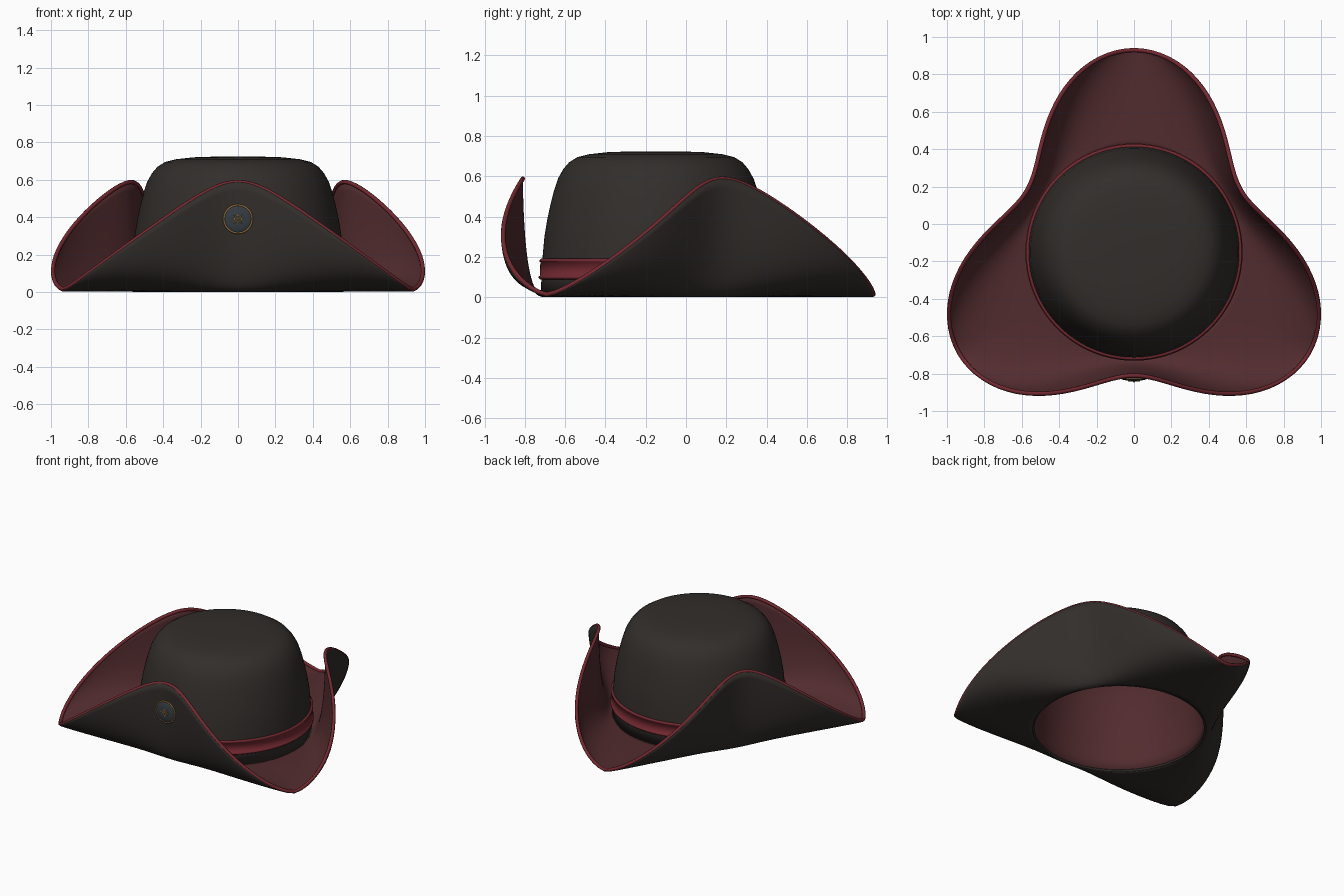
import bpy, bmesh, math
from mathutils import Matrix, Vector

if "Cube" in bpy.data.objects:
    bpy.data.objects.remove(bpy.data.objects["Cube"])

CY = -0.15          # crown axis in y
N = 144             # angular steps


def mat(name, c):
    m = bpy.data.materials.new(name)
    m.diffuse_color = (*c, 1)
    m.use_nodes = True
    m.node_tree.nodes["Principled BSDF"].inputs["Base Color"].default_value = m.diffuse_color
    return m


FELT = mat("dark_felt", (0.032, 0.027, 0.024))
LINING = mat("red_lining", (0.085, 0.025, 0.028))
RIBBON = mat("red_ribbon", (0.17, 0.022, 0.03))
GOLD = mat("gold", (0.35, 0.2, 0.06))
STEEL = mat("dark_steel", (0.035, 0.045, 0.055))


def ring_surface(name, profile, mats, steps=N):
    """Sweep profile(angle) -> [(r, z), ...] around the crown axis."""
    bm = bmesh.new()
    rows = []
    for i in range(steps):
        a = 2 * math.pi * i / steps
        rows.append([bm.verts.new((r * math.cos(a), CY + r * math.sin(a), z))
                     for r, z in profile(a)])
    for i in range(steps):
        p, q = rows[i], rows[(i + 1) % steps]
        for j in range(len(p) - 1):
            bm.faces.new((p[j], p[j + 1], q[j + 1], q[j]))
    bmesh.ops.remove_doubles(bm, verts=bm.verts, dist=1e-5)
    for f in bm.faces:
        f.smooth = True
    return finish(name, bm, mats)


def finish(name, bm, mats):
    me = bpy.data.meshes.new(name)
    bm.to_mesh(me)
    bm.free()
    ob = bpy.data.objects.new(name, me)
    bpy.context.collection.objects.link(ob)
    for m in mats:
        me.materials.append(m)
    return ob


def thicken(ob, t):
    s = ob.modifiers.new("thickness", 'SOLIDIFY')
    s.thickness = t
    s.offset = -1
    s.material_offset = 1


# Three-lobed rim: low at the tips, high in between
def rim(a):
    c = math.cos(3 * (a - math.pi / 2))
    return 0.87 + 0.21 * c, 0.014 + 0.574 * max(0, (1 - c) / 2) ** 0.72


def brim_profile(a):
    r1, z1 = rim(a)
    r0, z0 = 0.562, 0.014
    rc = r0 + (r1 - r0) * 0.92
    pts = []
    for k in range(25):
        t = k / 24
        pts.append(((1 - t) ** 2 * r0 + 2 * t * (1 - t) * rc + t * t * r1,
                    z0 + (z1 - z0) * t * t))
    return pts


# Brim, red above and dark below
thicken(ring_surface("brim", brim_profile, (LINING, FELT)), 0.012)

# Crown, hollow with red lining
CROWN = [(0, .724), (.12, .724), (.24, .72), (.33, .71), (.39, .695), (.43, .67),
         (.46, .635), (.485, .59), (.505, .53), (.523, .46), (.54, .38),
         (.553, .3), (.562, .2), (.568, .1), (.57, .014)]
thicken(ring_surface("crown", lambda a: CROWN, (FELT, LINING)), 0.012)

# Hat band with slim raised edges
BAND = [(.56, .188), (.571, .191), (.577, .185), (.577, .176), (.573, .174),
        (.576, .106), (.581, .104), (.581, .095), (.575, .089), (.564, .092)]
ring_surface("hat_band", lambda a: BAND, (RIBBON,))


# Tubes along closed paths: rim piping and sweatband edge
def tube(name, pts, radius, m):
    cu = bpy.data.curves.new(name, 'CURVE')
    cu.dimensions = '3D'
    cu.bevel_depth = radius
    cu.bevel_resolution = 2
    sp = cu.splines.new('POLY')
    sp.points.add(len(pts) - 1)
    for p, co in zip(sp.points, pts):
        p.co = (*co, 1)
    sp.use_cyclic_u = True
    ob = bpy.data.objects.new(name, cu)
    bpy.context.collection.objects.link(ob)
    cu.materials.append(m)
    return ob


angles = [2 * math.pi * i / N for i in range(N)]
tube("rim_piping", [(rim(a)[0] * math.cos(a), CY + rim(a)[0] * math.sin(a),
                     rim(a)[1]) for a in angles], 0.0115, RIBBON)
tube("opening_edge", [(.562 * math.cos(a), CY + .562 * math.sin(a), .008)
                      for a in angles], 0.008, FELT)

# Front badge: domed disc, gold ring and eight-pointed rosette
BC = Vector((0, -0.822, 0.39))
bm = bmesh.new()
bmesh.ops.create_uvsphere(bm, u_segments=40, v_segments=16, radius=1)
bmesh.ops.transform(bm, verts=bm.verts, matrix=Matrix.Translation(BC)
                    @ Matrix.Diagonal((0.075, 0.017, 0.075, 1)))
for f in bm.faces:
    f.smooth = True
finish("badge_disc", bm, (STEEL,))
tube("badge_ring", [BC + Vector((.075 * math.cos(a), -.003, .075 * math.sin(a)))
                    for a in angles[::3]], 0.005, GOLD)
tube("rosette_ring", [BC + Vector((.018 * math.cos(a), -.017, .018 * math.sin(a)))
                      for a in angles[::6]], 0.0025, GOLD)
bm = bmesh.new()
for k in range(8):
    rot = Matrix.Rotation(k * math.pi / 4, 4, 'Y')
    bmesh.ops.create_cone(bm, segments=8, cap_ends=True, radius1=0.003,
                          radius2=0.002, depth=0.03,
                          matrix=Matrix.Translation(BC + Vector((0, -.017, 0)))
                          @ rot @ Matrix.Translation((0, 0, 0.016)))
bmesh.ops.create_icosphere(bm, subdivisions=2, radius=0.008,
                           matrix=Matrix.Translation(BC + Vector((0, -.017, 0))))
finish("badge_rosette", bm, (GOLD,))
